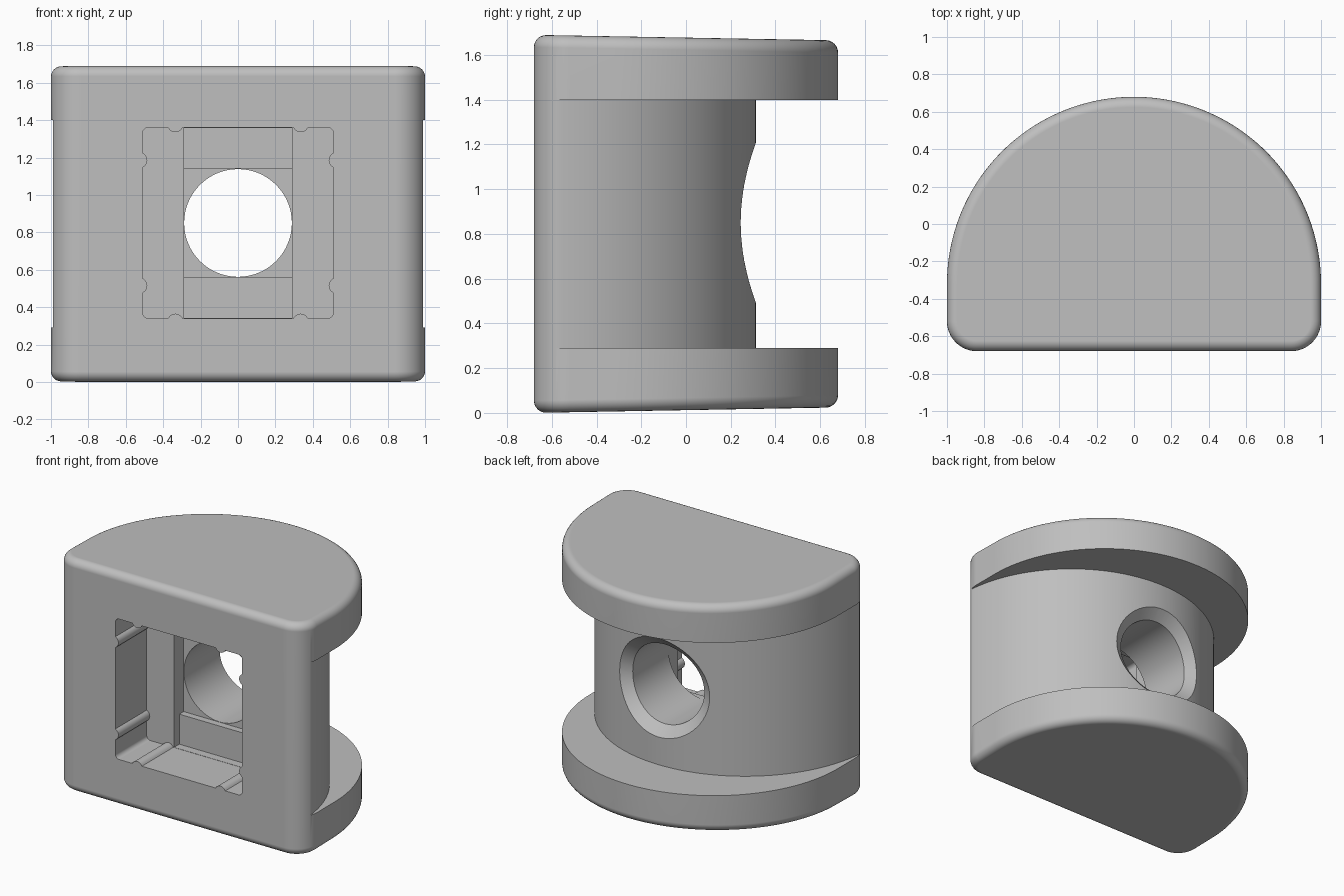
import bpy, bmesh
from math import sin, cos, pi, sqrt

cube = bpy.data.objects.get("Cube")
if cube:
    bpy.data.objects.remove(cube)

FRONT = -0.68
MID_Z = 0.85
CORE_R = 0.993
BORE_R = 0.288

grey = bpy.data.materials.new("light grey")
grey.use_nodes = True
grey.diffuse_color = (0.52, 0.52, 0.52, 1)
grey.node_tree.nodes["Principled BSDF"].inputs["Base Color"].default_value = grey.diffuse_color


def arc(cx, cy, r, a0, a1, n):
    return [(cx + r * cos(a0 + (a1 - a0) * i / n), cy + r * sin(a0 + (a1 - a0) * i / n))
            for i in range(n + 1)]


def loft(name, rings):
    """Closed solid through rings that have equal point counts."""
    bm = bmesh.new()
    loops = [[bm.verts.new(p) for p in ring] for ring in rings]
    n = len(loops[0])
    for a, b in zip(loops, loops[1:]):
        for i in range(n):
            j = (i + 1) % n
            bm.faces.new((a[i], a[j], b[j], b[i]))
    bm.faces.new(loops[0][::-1])
    bm.faces.new(loops[-1])
    bmesh.ops.recalc_face_normals(bm, faces=bm.faces)
    mesh = bpy.data.meshes.new(name)
    bm.to_mesh(mesh)
    bm.free()
    mesh.materials.append(grey)
    obj = bpy.data.objects.new(name, mesh)
    bpy.context.collection.objects.link(obj)
    return obj


def front_prism(name, outline, y0, y1):
    return loft(name, [[(x, y, MID_Z + z) for x, z in outline] for y in (y0, y1)])


def rectangle(w, h):
    return [(-w, -h), (w, -h), (w, h), (-w, h)]


# D-shaped body with slightly tapering top and bottom
r = 0.16
outline = (arc(0, -0.32, 1, 0, pi, 96)
           + arc(r - 1, FRONT + r, r, pi, 1.5 * pi, 12)
           + arc(1 - r, FRONT + r, r, 1.5 * pi, 2 * pi, 12))
taper = lambda y: 0.018 * (y - FRONT)
body = loft("body", [[(x, y, taper(y)) for x, y in outline],
                     [(x, y, 1.69 - taper(y)) for x, y in outline]])
bevel = body.modifiers.new("rounded rims", 'BEVEL')
bevel.width = 0.055
bevel.segments = 6
bevel.limit_method = 'ANGLE'
bevel.angle_limit = pi / 4

# Groove that leaves a round core between two flanges
crescent = arc(0, FRONT, CORE_R, 0, pi, 96) + arc(0, FRONT, 1.7, pi, 0, 96)
groove = loft("groove_cutter", [[(x, y, z) for x, y in crescent] for z in (0.29, 1.40)])

# Square pocket with rounded corners and two ribs on each wall
H, C, RIB = 0.51, 0.03, 0.335
side = []
for u in (-RIB, RIB):
    side += [(u + x, y) for x, y in arc(0, -H - 0.018, 0.043, pi * 0.86, pi * 0.14, 8)]
side += arc(H - C, C - H, C, -pi / 2, 0, 5)
pocket_outline = []
for k in range(4):
    c, s = cos(k * pi / 2), sin(k * pi / 2)
    pocket_outline += [(x * c - y * s, x * s + y * c) for x, y in side]
pocket = front_prism("pocket_cutter", pocket_outline, -0.9, -0.32)

# Stepped recesses in the pocket floor
channel = front_prism("channel_cutter", rectangle(0.29, 0.508), -0.4, -0.26)
recess = front_prism("recess_cutter", rectangle(0.29, 0.29), -0.45, -0.21)


# Through bore with a chamfer that follows the curved core
def bore_ring(radius, offset=None, flat=None):
    ring = []
    for x, z in arc(0, MID_Z, radius, 0, 2 * pi, 64)[:-1]:
        y = flat if flat is not None else FRONT + sqrt(CORE_R ** 2 - x * x) + offset
        ring.append((x, y, z))
    return ring


bore = loft("bore_cutter", [bore_ring(BORE_R, flat=-0.25), bore_ring(BORE_R, offset=-0.07),
                            bore_ring(0.43, offset=0.07), bore_ring(0.43, flat=0.8)])

# Cut the body and tidy up
bpy.context.view_layer.objects.active = body
cutters = [groove, pocket, channel, recess, bore]
for cutter in cutters:
    cut = body.modifiers.new(cutter.name, 'BOOLEAN')
    cut.operation = 'DIFFERENCE'
    cut.solver = 'EXACT'
    cut.object = cutter
    cutter.hide_render = True
bpy.ops.object.select_all(action='DESELECT')
body.select_set(True)
for mod in list(body.modifiers):
    bpy.ops.object.modifier_apply(modifier=mod.name)
for cutter in cutters:
    bpy.data.objects.remove(cutter)

bpy.ops.object.shade_smooth_by_angle(angle=pi / 7)
weighted = body.modifiers.new("even shading", 'WEIGHTED_NORMAL')
weighted.keep_sharp = True
